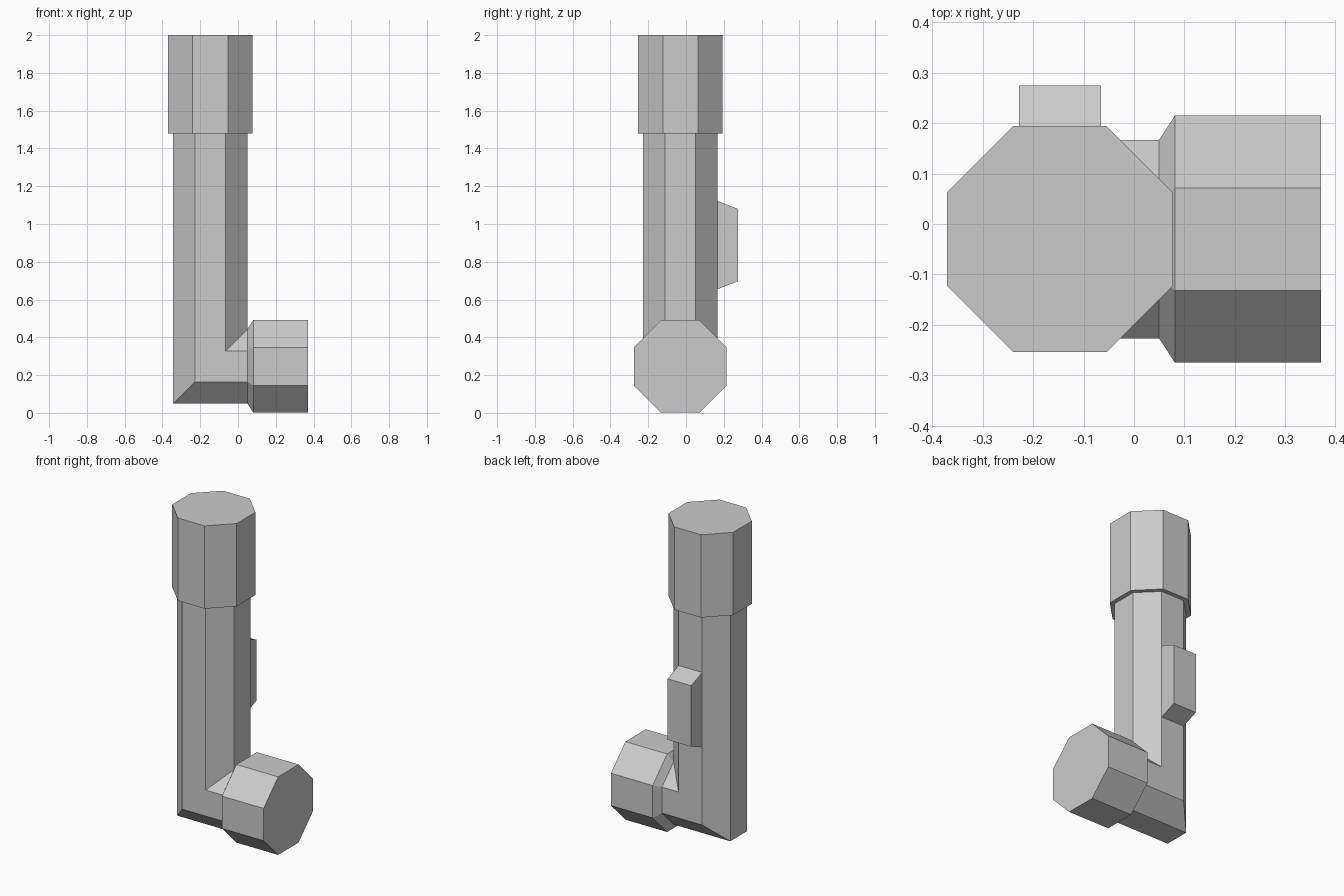
import bpy, bmesh
from math import cos, sin, pi

if "Cube" in bpy.data.objects:
    bpy.data.objects.remove(bpy.data.objects["Cube"])

CX, CY, CZ = -0.147, -0.03, 0.246      # tube axis (x, y) and arm axis height
R_TUBE, R_CAP, R_HEAD = 0.197, 0.224, 0.245


def octagon(half):
    """Flat-sided octagon with the given half width."""
    r = half / cos(pi / 8)
    return [(r * cos(pi / 8 + i * pi / 4), r * sin(pi / 8 + i * pi / 4)) for i in range(8)]


def upright(half, z):
    return [(CX + u, CY + v, z) for u, v in octagon(half)]


def mitre(half):
    return [(CX + u, CY + v, CZ + u) for u, v in octagon(half)]


def sideways(half, x):
    return [(x, CY + v, CZ + u) for u, v in octagon(half)]


def loft(name, rings):
    """Skin a list of equal-sized rings and close both ends."""
    bm = bmesh.new()
    loops = [[bm.verts.new(p) for p in ring] for ring in rings]
    n = len(loops[0])
    for a, b in zip(loops, loops[1:]):
        for i in range(n):
            j = (i + 1) % n
            bm.faces.new((a[i], a[j], b[j], b[i]))
    bm.faces.new(loops[0])
    bm.faces.new(loops[-1])
    bmesh.ops.remove_doubles(bm, verts=bm.verts, dist=0.0005)
    bmesh.ops.recalc_face_normals(bm, faces=bm.faces)
    mesh = bpy.data.meshes.new(name)
    bm.to_mesh(mesh)
    bm.free()
    obj = bpy.data.objects.new(name, mesh)
    bpy.context.collection.objects.link(obj)
    return obj


# Body: end cap, tube, mitred elbow and flared lamp head
loft("flashlight_body", [
    upright(R_CAP, 2.0), upright(R_CAP, 1.48),
    upright(R_TUBE, 1.48), mitre(R_TUBE),
    sideways(R_TUBE, CX + R_TUBE),
    sideways(R_HEAD, 0.081), sideways(R_HEAD, 0.371),
])

# Switch: tapered block on the back facet of the tube
w = R_TUBE * (2 ** 0.5 - 1)


def block(y, z0, z1):
    return [(CX - w, y, z0), (CX + w, y, z0), (CX + w, y, z1), (CX - w, y, z1)]


loft("switch", [block(CY + R_TUBE, 0.655, 1.122), block(0.275, 0.697, 1.08)])
